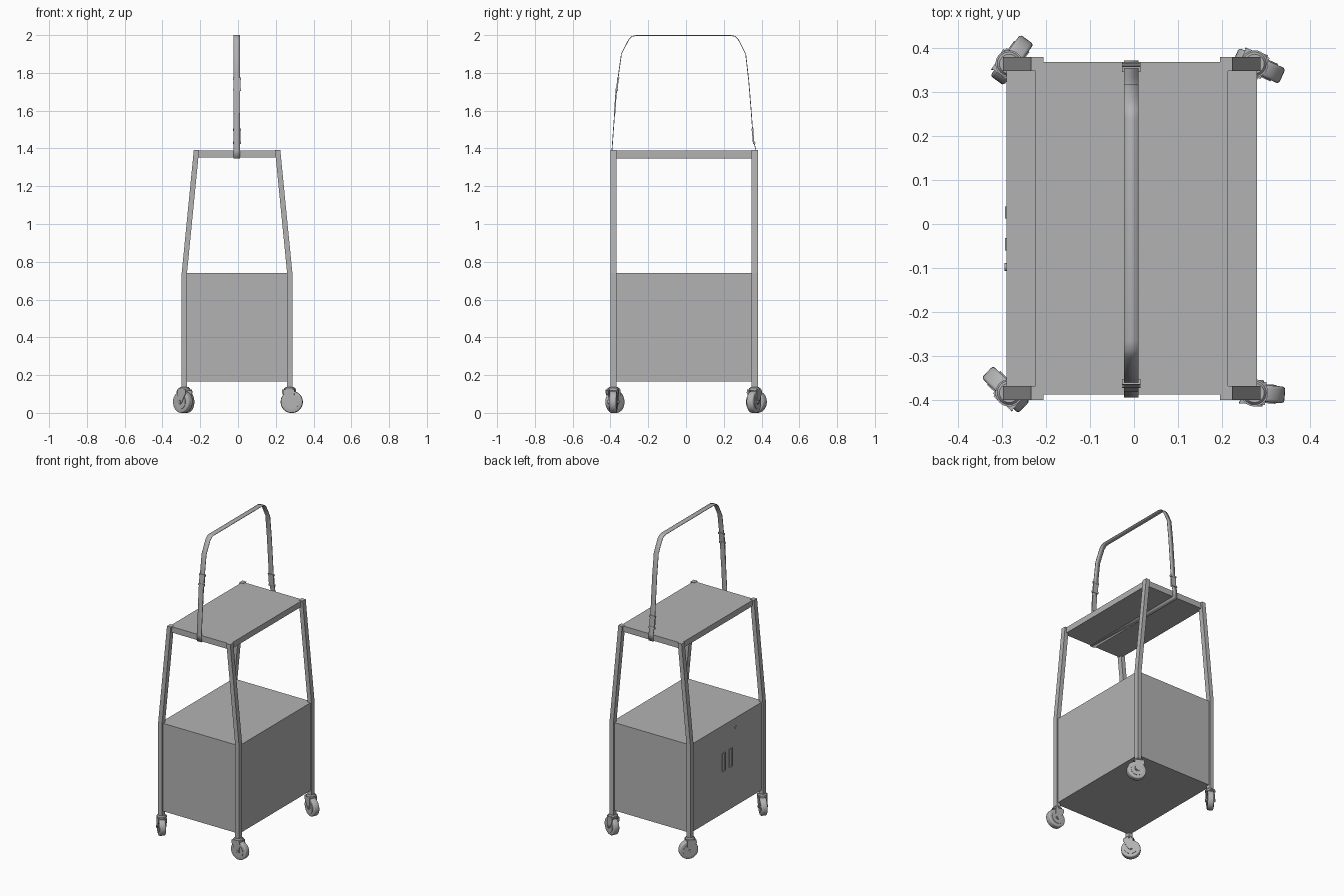
import bpy, bmesh, math
from mathutils import Matrix, Vector

cube = bpy.data.objects.get("Cube")
if cube:
    bpy.data.objects.remove(cube, do_unlink=True)

grey = bpy.data.materials.new("plain grey")
grey.use_nodes = True
GREY = (0.45, 0.45, 0.45, 1)
grey.diffuse_color = GREY
grey.node_tree.nodes["Principled BSDF"].inputs["Base Color"].default_value = GREY

CX, CY = -0.005, -0.01      # centre of the frame
STRAP_X = -0.006


def finish(name, bm, smooth=False):
    bmesh.ops.recalc_face_normals(bm, faces=bm.faces)
    mesh = bpy.data.meshes.new(name)
    bm.to_mesh(mesh)
    bm.free()
    mesh.materials.append(grey)
    ob = bpy.data.objects.new(name, mesh)
    bpy.context.collection.objects.link(ob)
    if smooth:
        bpy.ops.object.select_all(action="DESELECT")
        ob.select_set(True)
        bpy.context.view_layer.objects.active = ob
        bpy.ops.object.shade_smooth_by_angle(angle=math.radians(35))
    return ob


def add_box(bm, centre, size, turn=Matrix()):
    m = Matrix.Translation(centre) @ turn @ Matrix.Diagonal((*size, 1))
    bmesh.ops.create_cube(bm, size=1, matrix=m)


def box(name, centre, size, turn=Matrix()):
    bm = bmesh.new()
    add_box(bm, centre, size, turn)
    return finish(name, bm)


def add_cylinder(bm, centre, r1, r2, depth, turn=Matrix(), sides=28):
    bmesh.ops.create_cone(bm, cap_ends=True, segments=sides, radius1=r1, radius2=r2,
                          depth=depth, matrix=Matrix.Translation(centre) @ turn)


def loft(bm, rings):
    rings = [[bm.verts.new(p) for p in ring] for ring in rings]
    n = len(rings[0])
    for a, b in zip(rings, rings[1:]):
        for i in range(n):
            bm.faces.new((a[i], a[(i + 1) % n], b[(i + 1) % n], b[i]))
    bm.faces.new(rings[0])
    bm.faces.new(rings[-1])


# Cabinet and upper shelf
box("cabinet", (CX, CY, 0.4525), (0.57, 0.756, 0.575))
box("upper_shelf", (CX, CY, 1.37), (0.438, 0.756, 0.038))


# Corner posts: upright beside the cabinet, leaning inward above it
def post(name, sx, sy):
    bm = bmesh.new()
    rings = []
    for z, outer in ((0.135, 0.293), (0.74, 0.293), (1.391, 0.229)):
        inner = outer - 0.028
        corners = ((outer, 0.39), (inner, 0.39), (inner, 0.358), (outer, 0.358))
        rings.append([(CX + sx * x, CY + sy * y, z) for x, y in corners])
    loft(bm, rings)
    finish(name, bm)


# Swivel casters, each turned its own way
def caster(name, sx, sy, heading):
    along = Matrix.Rotation(math.radians(heading), 4, "Z")
    place = Matrix.Translation((CX + sx * 0.279, CY + sy * 0.374, 0)) @ along
    axle = Matrix.Rotation(math.pi / 2, 4, "X")
    hub = (0.011, 0, 0.058)

    wheel = bmesh.new()
    add_cylinder(wheel, hub, 0.058, 0.058, 0.038, axle, 32)
    rims = [e for e in wheel.edges if abs(e.verts[0].co.y - e.verts[1].co.y) < 0.001]
    bmesh.ops.bevel(wheel, geom=rims, offset=0.007, segments=3, profile=0.5, affect="EDGES")
    for s in (-1, 1):
        add_cylinder(wheel, (hub[0], s * 0.0195, hub[2]), 0.038, 0.038, 0.004, axle)
    wheel.transform(place)
    finish(name + "_wheel", wheel, True)

    fork = bmesh.new()
    for s in (-1, 1):
        side = ((-0.032, 0.124), (0.026, 0.124), (0.026, 0.112),
                (0.024, 0.052), (0.011, 0.044), (-0.002, 0.052), (-0.034, 0.105))
        loft(fork, [[(x, s * y, z) for x, z in side] for y in (0.022, 0.026)])
    add_cylinder(fork, hub, 0.009, 0.009, 0.06, axle, 12)
    add_box(fork, (-0.003, 0, 0.121), (0.058, 0.052, 0.006))
    add_cylinder(fork, (0, 0, 0.127), 0.031, 0.031, 0.008)
    add_cylinder(fork, (0, 0, 0.1345), 0.027, 0.022, 0.007)
    fork.transform(place)
    finish(name + "_fork", fork, True)


headings = {("left", "front"): -4, ("left", "back"): -24,
            ("right", "front"): 136, ("right", "back"): 54}
for (side, end), heading in headings.items():
    sx = 1 if side == "left" else -1
    sy = 1 if end == "back" else -1
    post(f"{side}_{end}_post", sx, sy)
    caster(f"{side}_{end}_caster", sx, sy, heading)

# Door pulls: framed recesses on the right side, and a round lock
face_x = CX - 0.285
for label, y in (("back", 0.026), ("front", -0.046)):
    bm = bmesh.new()
    add_box(bm, (face_x, y, 0.50), (0.007, 0.028, 0.12))
    front = min(bm.faces, key=lambda f: f.calc_center_median().x)
    bmesh.ops.inset_region(bm, faces=[front], thickness=0.005)
    bmesh.ops.translate(bm, verts=front.verts, vec=(0.003, 0, 0))
    finish(label + "_door_pull", bm)
bm = bmesh.new()
add_cylinder(bm, (face_x, -0.098, 0.68), 0.009, 0.009, 0.008,
             Matrix.Rotation(math.pi / 2, 4, "Y"), 16)
finish("door_lock", bm, True)

# Strap looped around the shelf and standing above it
path = [(-0.391, 1.348), (-0.392, 1.39), (-0.373, 1.656), (-0.356, 1.80), (-0.342, 1.90),
        (-0.322, 1.94), (-0.302, 1.978), (-0.286, 1.993), (-0.265, 1.998),
        (0.238, 1.998), (0.260, 1.993), (0.276, 1.978), (0.296, 1.94), (0.316, 1.90),
        (0.332, 1.76), (0.345, 1.60), (0.356, 1.45), (0.370, 1.39), (0.370, 1.348)]
bm = bmesh.new()
rails = [[bm.verts.new((STRAP_X + s * 0.0165, y, z)) for y, z in path] for s in (-1, 1)]
for i in range(len(path)):
    j = (i + 1) % len(path)
    bm.faces.new((rails[0][i], rails[1][i], rails[1][j], rails[0][j]))
strap = finish("strap", bm, True)
solid = strap.modifiers.new("thickness", "SOLIDIFY")
solid.thickness = 0.004
solid.offset = 0


# Buckles and doubled strap ends
def on_strap(name, z, height, width, depth, front):
    half = path[:9] if front else path[9:]
    for (y0, z0), (y1, z1) in zip(half, half[1:]):
        if min(z0, z1) <= z <= max(z0, z1) and z0 != z1:
            y = y0 + (y1 - y0) * (z - z0) / (z1 - z0)
            lean = math.atan2(y0 - y1, z1 - z0) if z1 > z0 else math.atan2(y1 - y0, z0 - z1)
            box(name, (STRAP_X, y, z), (width, depth, height), Matrix.Rotation(lean, 4, "X"))
            return


on_strap("front_upper_buckle", 1.77, 0.012, 0.042, 0.012, True)
on_strap("front_lower_buckle", 1.71, 0.012, 0.042, 0.012, True)
on_strap("front_buckle_body", 1.74, 0.05, 0.036, 0.008, True)
on_strap("front_strap_end", 1.645, 0.12, 0.033, 0.007, True)
on_strap("back_upper_buckle", 1.50, 0.012, 0.042, 0.012, False)
on_strap("back_lower_buckle", 1.43, 0.012, 0.042, 0.012, False)
on_strap("back_buckle_body", 1.468, 0.07, 0.036, 0.008, False)
